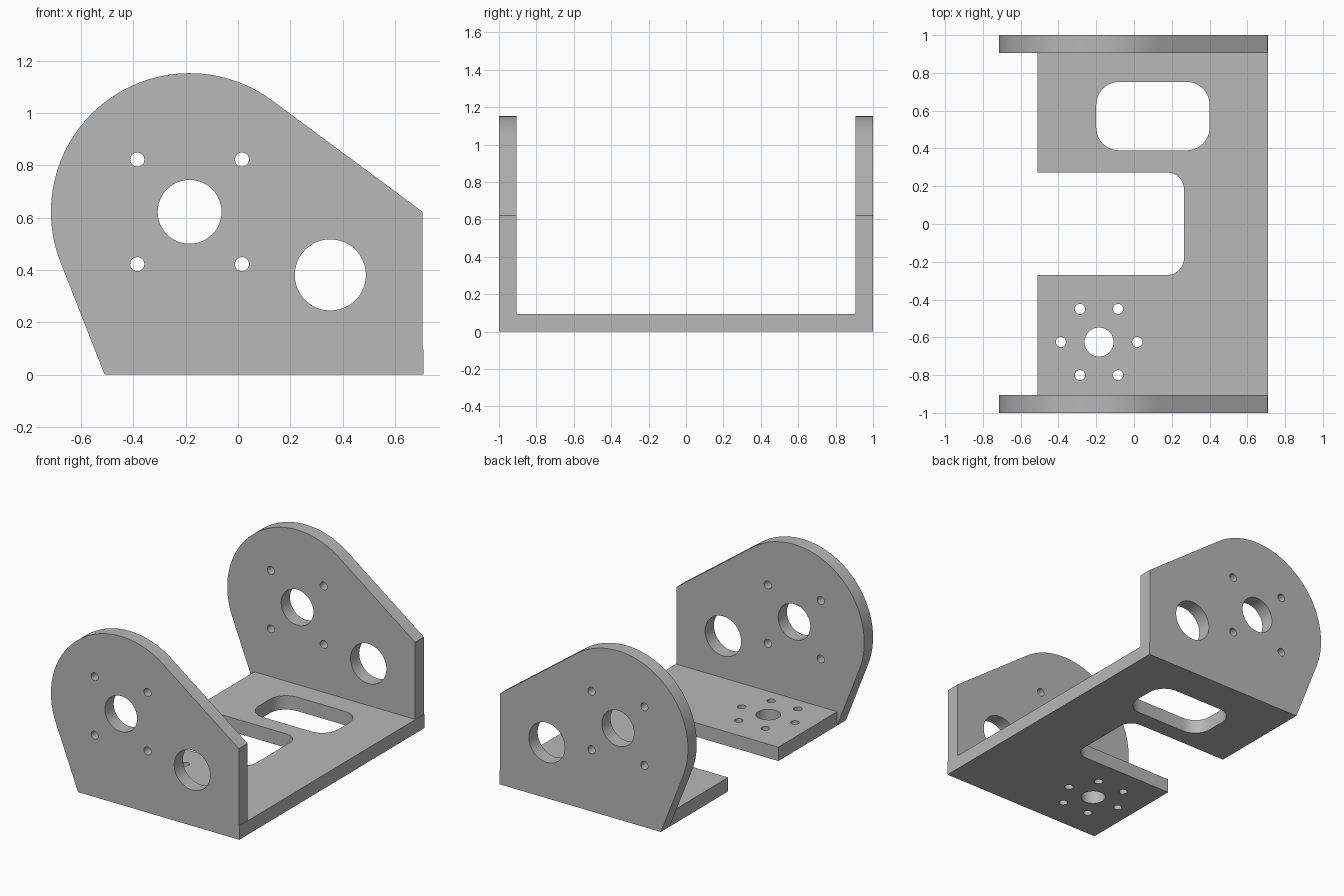
import bpy, bmesh
from math import cos, sin, radians, pi
from mathutils import Matrix, Vector

cube = bpy.data.objects.get("Cube")
if cube:
    bpy.data.objects.remove(cube, do_unlink=True)

GREY = (0.48, 0.48, 0.48, 1)
metal = bpy.data.materials.new("grey metal")
metal.use_nodes = True
metal.diffuse_color = GREY
metal.node_tree.nodes["Principled BSDF"].inputs["Base Color"].default_value = GREY

T = 0.095  # sheet thickness


def arc(cx, cy, r, start, end, n):
    """Points on an arc, angles in degrees, both ends included."""
    angles = [radians(start + (end - start) * i / n) for i in range(n + 1)]
    return [(cx + r * cos(a), cy + r * sin(a)) for a in angles]


def circle(cx, cy, r, n=32):
    return arc(cx, cy, r, 0, 360, n)[:-1]


def rounded_rect(x0, x1, y0, y1, r):
    corners = [(x1 - r, y1 - r), (x0 + r, y1 - r), (x0 + r, y0 + r), (x1 - r, y0 + r)]
    return [p for i, (x, y) in enumerate(corners) for p in arc(x, y, r, 90 * i, 90 * i + 90, 10)]


def plate(name, loops, matrix):
    """Fill an outline with holes, then thicken it along local z."""
    bm = bmesh.new()
    edges = []
    for loop in loops:
        verts = [bm.verts.new((x, y, 0)) for x, y in loop]
        edges += [bm.edges.new((v, verts[i - 1])) for i, v in enumerate(verts)]
    bmesh.ops.triangle_fill(bm, edges=edges, use_beauty=True, normal=(0, 0, 1))
    solid = bmesh.ops.extrude_face_region(bm, geom=bm.faces[:], use_keep_orig=True)
    top = [g for g in solid["geom"] if isinstance(g, bmesh.types.BMVert)]
    bmesh.ops.translate(bm, verts=top, vec=Vector((0, 0, T)))
    bmesh.ops.recalc_face_normals(bm, faces=bm.faces[:])
    bm.transform(matrix)
    mesh = bpy.data.meshes.new(name)
    bm.to_mesh(mesh)
    bm.free()
    mesh.materials.append(metal)
    obj = bpy.data.objects.new(name, mesh)
    bpy.context.collection.objects.link(obj)
    bpy.ops.object.select_all(action="DESELECT")
    obj.select_set(True)
    bpy.context.view_layer.objects.active = obj
    bpy.ops.object.shade_smooth_by_angle(angle=radians(30))
    return obj


# Side plates: rounded head with tangent edges, axle hole, bolt holes, wire hole
HX, HZ = -0.185, 0.622
side = [(-0.51, 0), (0.71, 0), (0.71, T), (0.706, T), (0.706, HZ)]
side += arc(HX, HZ, 0.53, 53.7, 201.4, 48)
side_loops = [side, circle(HX, HZ, 0.122, 48), circle(0.353, 0.381, 0.136, 48)]
side_loops += [circle(HX + sx * 0.2, HZ + sz * 0.2, 0.027) for sx in (-1, 1) for sz in (-1, 1)]
upright = Matrix.Rotation(pi / 2, 4, "X")
for name, y in (("front_side_plate", -1 + T), ("back_side_plate", 1)):
    plate(name, side_loops, Matrix.Translation((0, y, 0)) @ upright)

# Base plate: deep notch, rounded slot, centre hole with a ring of bolt holes
W, R = 1 - T, 0.09
base = [(-0.51, -W), (0.71, -W), (0.71, W), (-0.51, W), (-0.51, 0.273)]
base += arc(0.265 - R, 0.273 - R, R, 90, 0, 10)
base += arc(0.265 - R, -0.27 + R, R, 0, -90, 10)
base += [(-0.51, -0.27)]
base_loops = [base, rounded_rect(-0.2, 0.4, 0.39, 0.752, 0.12), circle(HX, -0.625, 0.077)]
base_loops += [circle(x, y, 0.027) for x, y in circle(HX, -0.625, 0.202, 6)]
plate("base_plate", base_loops, Matrix.Identity(4))
